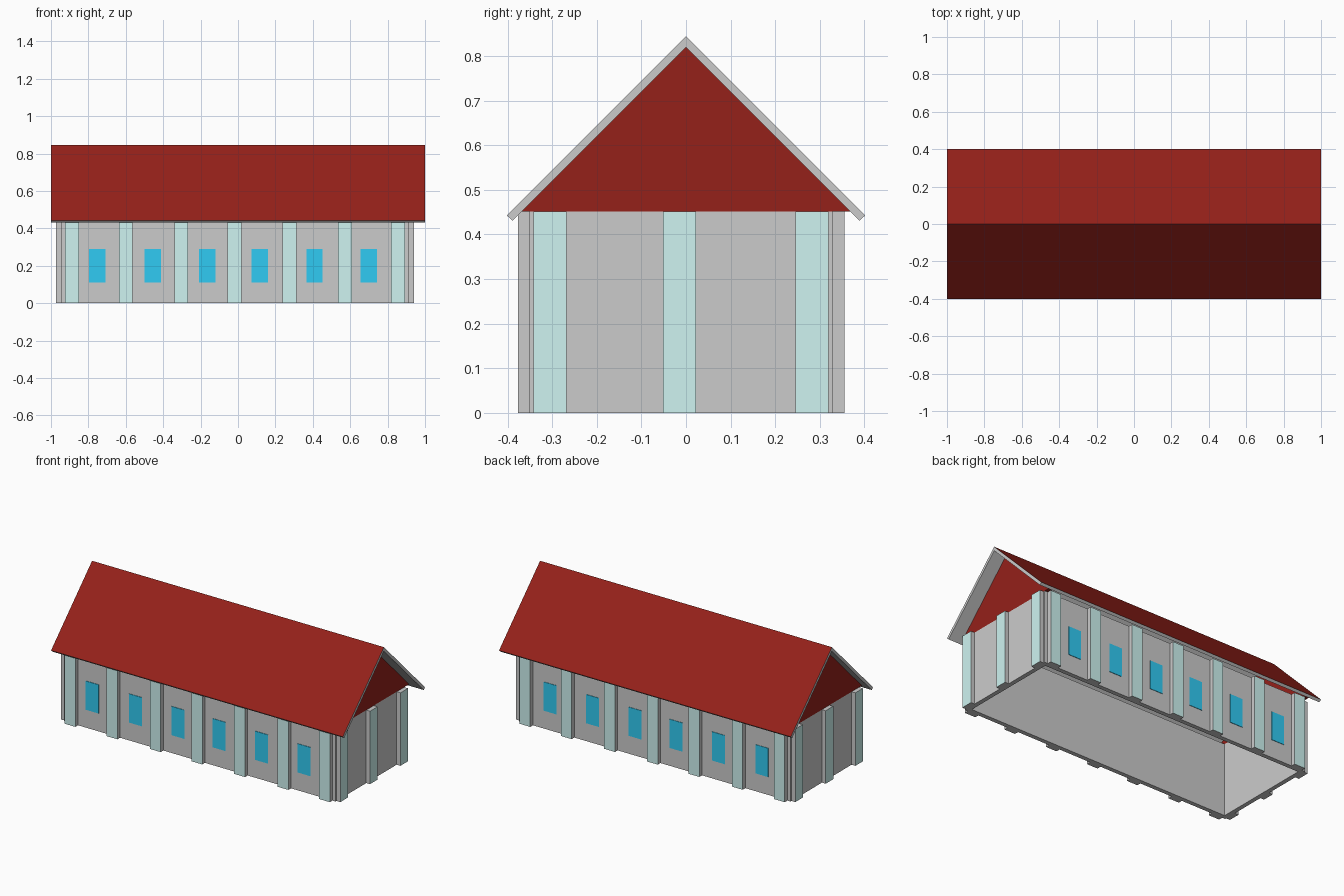
import bpy, bmesh
from mathutils import Vector

if "Cube" in bpy.data.objects:
    bpy.data.objects.remove(bpy.data.objects["Cube"])

X0, X1, Y0, Y1 = -0.947, 0.915, -0.351, 0.329   # outer wall planes
TOP, WALL, OUT = 0.452, 0.027, 0.026            # wall top, wall thickness, pilaster depth


def material(name, rgb):
    m = bpy.data.materials.new(name)
    m.diffuse_color = (*rgb, 1)
    m.use_nodes = True
    m.node_tree.nodes["Principled BSDF"].inputs["Base Color"].default_value = m.diffuse_color
    return m


GREY = material("plain_grey", (0.8, 0.8, 0.8))
RED = material("roof_red", (0.3, 0.015, 0.01))
TEAL = material("pale_teal", (0.62, 0.9, 0.88))
BLUE = material("window_blue", (0.03, 0.6, 0.9))


def prism(name, rings, direction, mats, painted=None):
    """Extrude a polygon; faces whose normal follows `painted` get the second material."""
    bm = bmesh.new()
    face = bm.faces.new([bm.verts.new(p) for p in rings])
    new = bmesh.ops.extrude_face_region(bm, geom=[face])["geom"]
    bmesh.ops.translate(bm, vec=direction,
                        verts=[g for g in new if isinstance(g, bmesh.types.BMVert)])
    bmesh.ops.recalc_face_normals(bm, faces=bm.faces)
    bm.normal_update()
    for f in bm.faces:
        if painted and f.normal.dot(Vector(painted)) > 0.5:
            f.material_index = 1
    me = bpy.data.meshes.new(name)
    bm.to_mesh(me)
    bm.free()
    for m in mats:
        me.materials.append(m)
    ob = bpy.data.objects.new(name, me)
    bpy.context.collection.objects.link(ob)
    return ob


def box(name, x, y, z, mats, painted=None):
    ring = [(x[0], y[0], z[0]), (x[1], y[0], z[0]), (x[1], y[1], z[0]), (x[0], y[1], z[0])]
    return prism(name, ring, (0, 0, z[1] - z[0]), mats, painted)


# Walls: hollow shell, open below and above
bm = bmesh.new()
rings = []
for t in (0, WALL):
    for z in (0, TOP):
        rings.append([bm.verts.new(p) for p in (
            (X0 + t, Y0 + t, z), (X1 - t, Y0 + t, z), (X1 - t, Y1 - t, z), (X0 + t, Y1 - t, z))])
for a, b in ((0, 1), (1, 3), (3, 2), (2, 0)):
    for i in range(4):
        j = (i + 1) % 4
        bm.faces.new((rings[a][i], rings[a][j], rings[b][j], rings[b][i]))
bmesh.ops.recalc_face_normals(bm, faces=bm.faces)
me = bpy.data.meshes.new("walls")
bm.to_mesh(me)
bm.free()
me.materials.append(GREY)
bpy.context.collection.objects.link(bpy.data.objects.new("walls", me))

# Pilasters and windows along the front and back walls
for side, y, s in (("front", Y0, -1), ("back", Y1, 1)):
    for i, x in enumerate((-0.888, -0.6, -0.303, -0.018, 0.275, 0.572, 0.856)):
        box(f"{side}_pilaster_{i}", (x - 0.037, x + 0.037), sorted((y, y + s * OUT)),
            (0, TOP), (GREY, TEAL), (0, s, 0))
    for i, x in enumerate((-0.752, -0.455, -0.164, 0.117, 0.409, 0.7)):
        box(f"{side}_window_{i}", (x - 0.044, x + 0.044), sorted((y, y + s * 0.003)),
            (0.112, 0.29), (BLUE,))

# Pilasters and gable plates at both ends
for side, x, s in (("left", X0, -1), ("right", X1, 1)):
    for i, y in enumerate((-0.305, -0.015, 0.283)):
        box(f"{side}_pilaster_{i}", sorted((x, x + s * OUT)), (y - 0.037, y + 0.037),
            (0, TOP), (GREY, TEAL), (s, 0, 0))
    prism(f"{side}_gable", [(x, -0.368, TOP), (x, 0.368, TOP), (x, 0, 0.82)],
          (-s * WALL, 0, 0), (RED,))

# Roof: one folded slab, red on its upper faces only
profile = [(-0.402, 0.443), (0, 0.845), (0.402, 0.443), (0.389, 0.431), (0, 0.82), (-0.389, 0.431)]
prism("roof", [(-1, y, z) for y, z in profile], (2, 0, 0), (GREY, RED), (0, 0, 1))
